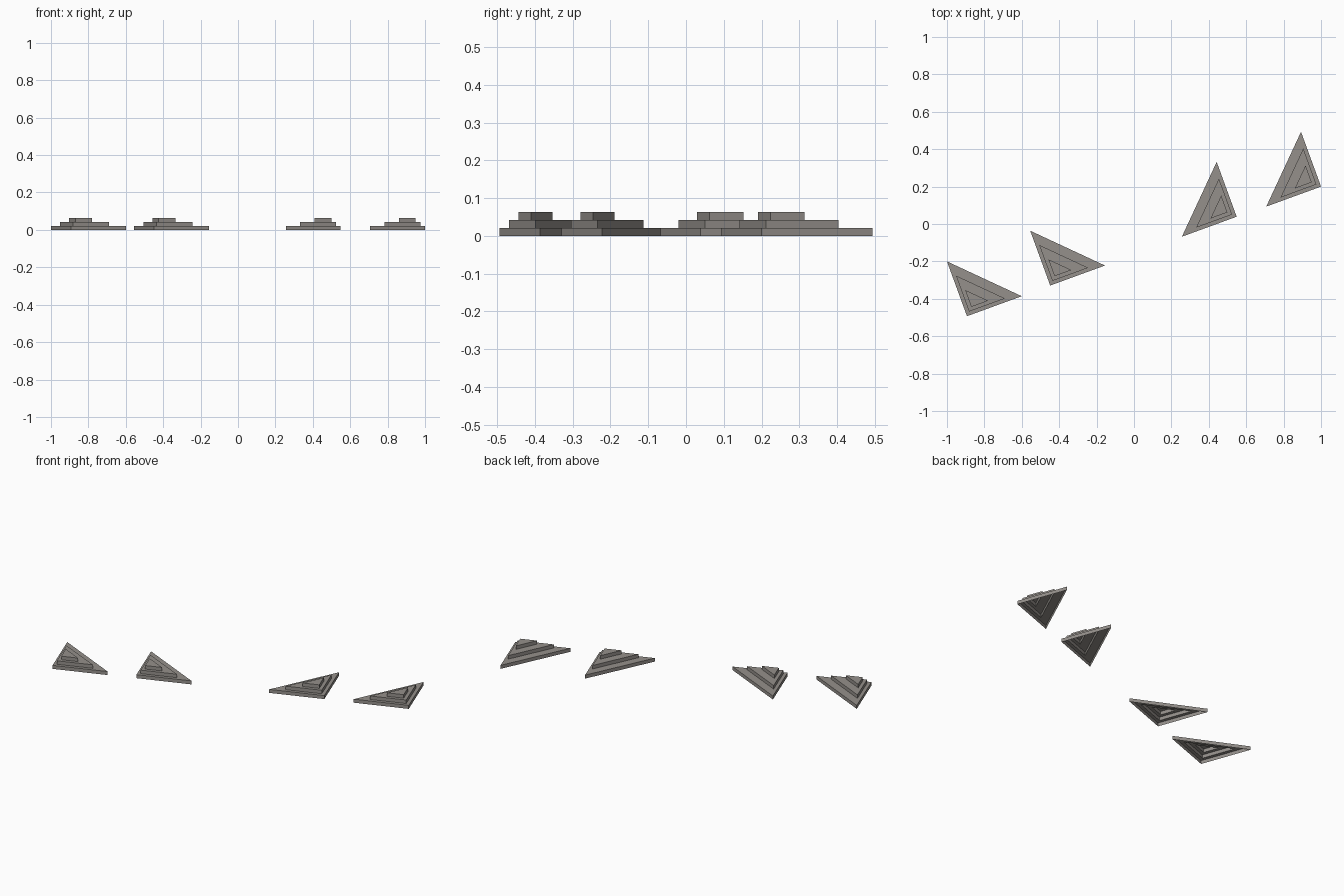
import bpy, bmesh
from mathutils import Vector

if "Cube" in bpy.data.objects:
    bpy.data.objects.remove(bpy.data.objects["Cube"])

stone = bpy.data.materials.new("warm grey stone")
stone.diffuse_color = (0.30, 0.28, 0.26, 1)
stone.use_nodes = True
stone.node_tree.nodes["Principled BSDF"].inputs["Base Color"].default_value = stone.diffuse_color

LEG = Vector((0.293, 0.107))       # one leg of the right-angled triangle
STEP = 0.0212                      # height of each tier
SCALES = (1.0, 0.655, 0.3075)      # tier sizes, shrinking toward an off-centre point


def stepped_triangle(name, corner, turned):
    """Hollow three-tier stepped triangle, open underneath."""
    a = LEG.copy()
    b = Vector((-a.y, a.x))
    if turned:                     # quarter turn
        a, b = b, -a
    c0 = Vector(corner)
    outline = [c0, c0 + a, c0 + b]
    focus = c0 + (a + b) * 0.18
    bm = bmesh.new()
    prev = None
    for i, s in enumerate(SCALES):
        for z in (i * STEP, (i + 1) * STEP):
            ring = [bm.verts.new((*(focus + (p - focus) * s), z)) for p in outline]
            if prev:               # wall or ledge
                for k in range(3):
                    n = (k + 1) % 3
                    bm.faces.new((prev[k], prev[n], ring[n], ring[k]))
            prev = ring
    bm.faces.new(prev)             # top cap
    me = bpy.data.meshes.new(name)
    bm.to_mesh(me)
    bm.free()
    me.materials.append(stone)
    ob = bpy.data.objects.new(name, me)
    bpy.context.collection.objects.link(ob)


# Left pair, then right pair turned by a quarter
stepped_triangle("outer_left_stepped_triangle", (-0.893, -0.493), False)
stepped_triangle("inner_left_stepped_triangle", (-0.448, -0.329), False)
stepped_triangle("inner_right_stepped_triangle", (0.549, 0.039), True)
stepped_triangle("outer_right_stepped_triangle", (1.0, 0.2), True)
